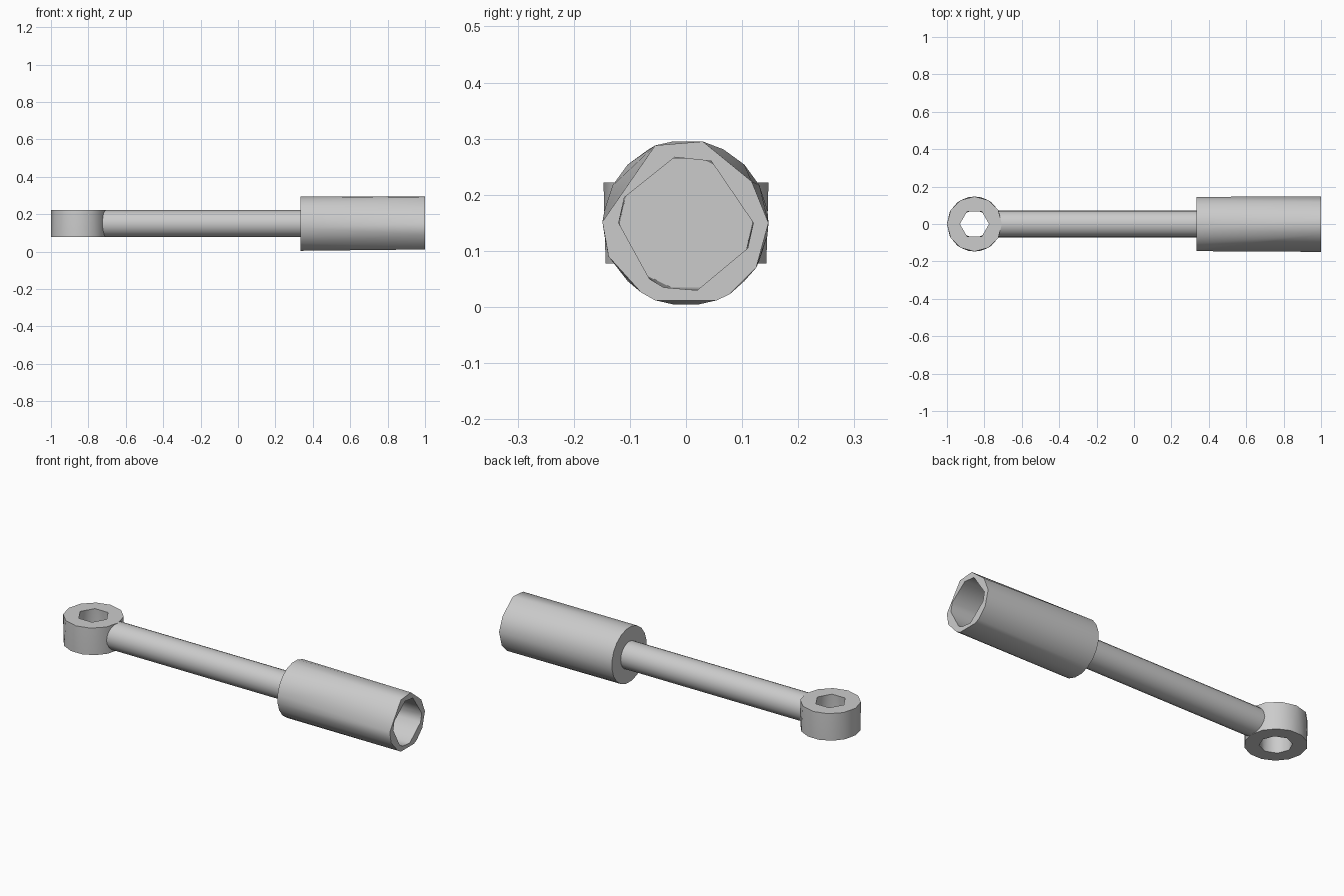
import bpy, bmesh, math
from math import sin, cos, pi, atan2
from mathutils import Matrix

if "Cube" in bpy.data.objects:
    bpy.data.objects.remove(bpy.data.objects["Cube"])

# local frames: the loops lie in local (u, v) and are stacked along w
ALONG_X = Matrix(((0, 0, 1, 0), (1, 0, 0, 0), (0, 1, 0, 0.15), (0, 0, 0, 1)))
EYE_UP = Matrix.Translation((-0.853, 0, 0.15))


def circle(n, r, turn=0.0):
    return [(r * cos(turn + 2 * pi * i / n), r * sin(turn + 2 * pi * i / n)) for i in range(n)]


def stitch(bm, a, b):
    """Join two loops with different side counts by walking around by angle."""
    ang = lambda loop, i: atan2(loop[i % len(loop)].co.y, loop[i % len(loop)].co.x) + 2 * pi * (i // len(loop))
    i = j = 0
    while i < len(a) or j < len(b):
        if j >= len(b) or (i < len(a) and ang(a, i + 1) <= ang(b, j + 1)):
            bm.faces.new((a[i % len(a)], a[(i + 1) % len(a)], b[j % len(b)]))
            i += 1
        else:
            bm.faces.new((a[i % len(a)], b[(j + 1) % len(b)], b[j % len(b)]))
            j += 1


def build(name, frame, sections, closed=False):
    """Skin a list of (loop, w) sections; cap the ends or close into a ring."""
    bm = bmesh.new()
    loops = []
    for pts, w in sections:
        pts = sorted(pts, key=lambda p: atan2(p[1], p[0]))
        loops.append([bm.verts.new((u, v, w)) for u, v in pts])
    for a, b in zip(loops, loops[1:]):
        stitch(bm, a, b)
    if closed:
        stitch(bm, loops[-1], loops[0])
    else:
        bm.faces.new(loops[0])
        bm.faces.new(loops[-1])
    bmesh.ops.recalc_face_normals(bm, faces=bm.faces)
    bm.transform(frame)
    mesh = bpy.data.meshes.new(name)
    bm.to_mesh(mesh)
    bm.free()
    ob = bpy.data.objects.new(name, mesh)
    bpy.context.collection.objects.link(ob)
    bpy.ops.object.select_all(action='DESELECT')
    ob.select_set(True)
    bpy.context.view_layer.objects.active = ob
    bpy.ops.object.shade_smooth_by_angle(angle=math.radians(50))
    return ob


# socket sleeve: round at the back, coarser rim and bore at the open end
rim = [(-.055, .138), (.03, .145), (.117, .074), (.147, 0), (.125, -.08),
       (.078, -.127), (.055, -.138), (-.055, -.138), (-.08, -.124), (-.138, -.06), (-.149, .002)]
bore = [(-.02, .117), (.045, .11), (.12, 0), (.11, -.045), (.02, -.12),
        (-.04, -.115), (-.065, -.1), (-.12, 0), (-.11, .045)]
build("socket_sleeve", ALONG_X,
      [(circle(20, .147, pi / 20), .335), (rim, 1.0), (bore, 1.0), (circle(14, .118), .40)])

# rod
build("rod", ALONG_X, [(circle(20, .072), -.74), (circle(20, .072), .345)])

# eye ring with through hole
build("eye_ring", EYE_UP,
      [(circle(14, .147, pi), -.072), (circle(12, .147, pi), .072),
       (circle(6, .078, pi), .072), (circle(8, .078, pi / 2), -.072)], closed=True)
